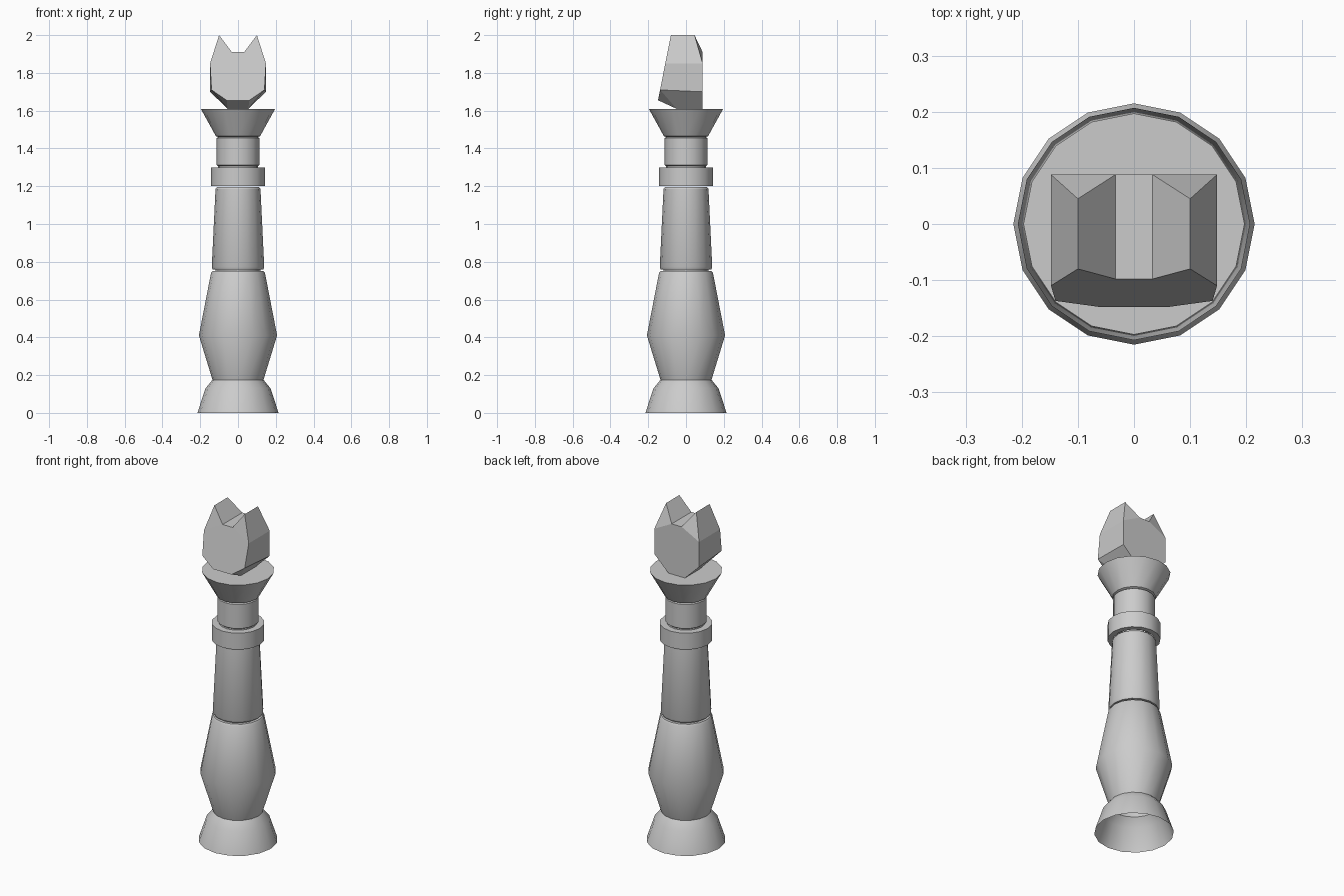
import bpy
import bmesh
import math

cube = bpy.data.objects.get("Cube")
if cube:
    bpy.data.objects.remove(cube, do_unlink=True)

stone = bpy.data.materials.new("grey stone")
stone.use_nodes = True
GREY = (0.6, 0.6, 0.6, 1)
stone.diffuse_color = GREY
stone.node_tree.nodes["Principled BSDF"].inputs["Base Color"].default_value = GREY


def finish(bm, name, smooth):
    mesh = bpy.data.meshes.new(name)
    bm.to_mesh(mesh)
    bm.free()
    mesh.materials.append(stone)
    obj = bpy.data.objects.new(name, mesh)
    bpy.context.collection.objects.link(obj)
    if smooth:
        bpy.ops.object.select_all(action='DESELECT')
        obj.select_set(True)
        bpy.context.view_layer.objects.active = obj
        bpy.ops.object.shade_smooth_by_angle(angle=math.radians(28))
    return obj


def lathe(name, profile, cap_top=False, sides=16):
    """Turn a (radius, height) profile around z."""
    bm = bmesh.new()
    rings = []
    for r, z in profile:
        angles = [math.tau * i / sides for i in range(sides)]
        rings.append([bm.verts.new((r * math.cos(a), r * math.sin(a), z)) for a in angles])
    for low, high in zip(rings, rings[1:]):
        for i in range(sides):
            j = (i + 1) % sides
            bm.faces.new((low[i], low[j], high[j], high[i]))
    if cap_top:
        bm.faces.new(rings[-1])
    return finish(bm, name, True)


# Turned column, hollow and open underneath
lathe("base", [(0.215, 0), (0.172, 0.13), (0.135, 0.175)])
lathe("lower_body", [(0.135, 0.175), (0.207, 0.41), (0.143, 0.74), (0.136, 0.75), (0.12, 0.75)])
lathe("shaft", [(0.12, 0.75), (0.12, 0.76), (0.134, 0.76), (0.139, 0.772),
                (0.119, 1.185), (0.112, 1.195)])
lathe("collar", [(0.112, 1.2), (0.143, 1.2), (0.143, 1.298), (0.105, 1.298)])
lathe("neck", [(0.105, 1.298), (0.105, 1.306), (0.113, 1.312), (0.113, 1.455), (0.105, 1.46)])
lathe("cup", [(0.105, 1.46), (0.117, 1.465), (0.197, 1.61)], cap_top=True)


# Horned finial: front and back outlines, right half mirrored from the left
bm = bmesh.new()
points = {
    "notch": ((0.033, -0.098, 1.91), (0.033, 0.088, 1.91)),
    "horn": ((0.1, -0.08, 2.0), (0.1, 0.045, 2.0)),
    "cheek": ((0.148, -0.11, 1.85), (0.148, 0.088, 1.85)),
    "jaw": ((0.14, -0.137, 1.71), (0.148, 0.088, 1.70)),
    "chin": ((0.06, -0.148, 1.655), (0.055, 0.088, 1.61)),
    "foot": ((0.055, -0.05, 1.61),),
}
v = {}
for side in (1, -1):
    for key, pair in points.items():
        for end, (x, y, z) in zip("fb", pair):
            v[key + end, side] = bm.verts.new((x * side, y, z))


def face(*keys):
    bm.faces.new([v[k] for k in keys])


def across(first, second):
    """Face spanning both halves between two cross edges."""
    face((first, 1), (first, -1), (second, -1), (second, 1))


for s in (1, -1):
    for loop in (("notchf", "hornf", "hornb", "notchb"),
                 ("hornf", "cheekf", "cheekb", "hornb"),
                 ("hornb", "cheekb", "notchb"),
                 ("cheekf", "jawf", "jawb", "cheekb"),
                 ("jawf", "chinf", "footf"),
                 ("jawf", "footf", "chinb", "jawb"),
                 ("notchf", "hornf", "cheekf"),
                 ("notchf", "cheekf", "jawf", "chinf"),
                 ("notchb", "cheekb", "jawb", "chinb")):
        face(*[(key, s) for key in loop])
for a, b in (("notchf", "notchb"), ("notchf", "chinf"), ("notchb", "chinb"),
             ("chinf", "footf"), ("footf", "chinb")):
    across(a, b)
bmesh.ops.recalc_face_normals(bm, faces=bm.faces)
finish(bm, "horned_finial", False)
